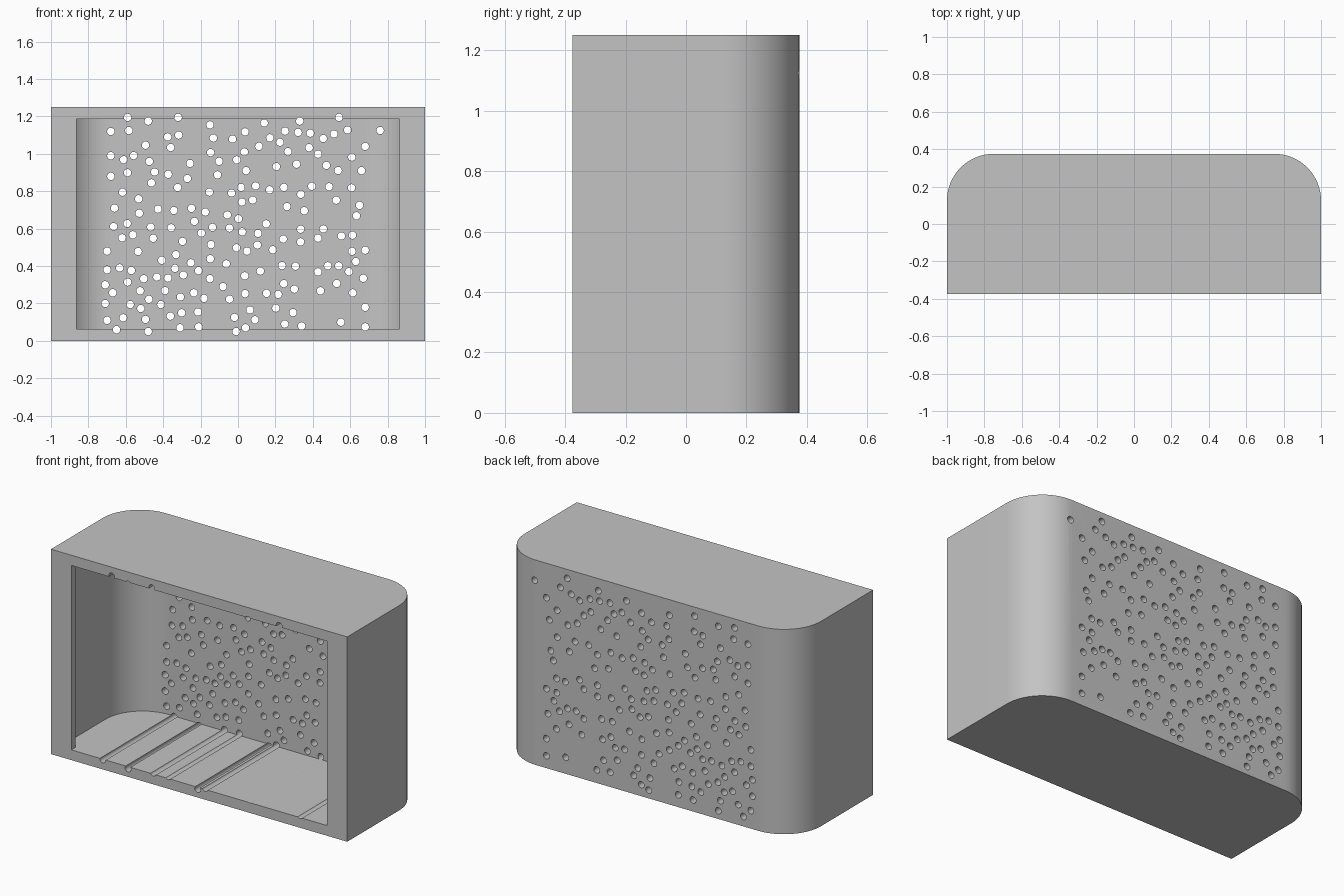
import bpy
import bmesh
import math
import random

cube = bpy.data.objects.get("Cube")
if cube:
    bpy.data.objects.remove(cube, do_unlink=True)

WIDTH, DEPTH, HEIGHT = 2.0, 0.75, 1.25
WALL = 0.0625
LIP = 0.04
CORNER = 0.25
HOLE_RADIUS = 0.02
HOLE_COUNT = 182

grey = bpy.data.materials.new("plain grey")
grey.use_nodes = True
colour = (0.55, 0.55, 0.55, 1.0)
grey.diffuse_color = colour
grey.node_tree.nodes["Principled BSDF"].inputs["Base Color"].default_value = colour


def make_object(name, bm):
    bmesh.ops.recalc_face_normals(bm, faces=bm.faces)
    mesh = bpy.data.meshes.new(name)
    bm.to_mesh(mesh)
    bm.free()
    mesh.materials.append(grey)
    obj = bpy.data.objects.new(name, mesh)
    bpy.context.collection.objects.link(obj)
    return obj


def extrude_profile(name, points, bottom, top):
    bm = bmesh.new()
    face = bm.faces.new([bm.verts.new((x, y, bottom)) for x, y in points])
    result = bmesh.ops.extrude_face_region(bm, geom=[face])
    moved = [v for v in result["geom"] if isinstance(v, bmesh.types.BMVert)]
    bmesh.ops.translate(bm, verts=moved, vec=(0, 0, top - bottom))
    return make_object(name, bm)


def rounded_back(half_width, front, back, radius, steps=16):
    """Outline with square front corners and round back corners."""
    points = [(-half_width, front), (half_width, front)]
    arc = []
    for i in range(steps + 1):
        angle = math.pi / 2 * i / steps
        arc.append((half_width - radius + radius * math.cos(angle),
                    back - radius + radius * math.sin(angle)))
    return points + arc + [(-x, y) for x, y in reversed(arc)]


def cut(target, cutter):
    cutter.hide_render = True
    modifier = target.modifiers.new("cut", "BOOLEAN")
    modifier.operation = "DIFFERENCE"
    modifier.solver = "EXACT"
    modifier.object = cutter
    bpy.context.view_layer.objects.active = target
    bpy.ops.object.modifier_apply(modifier=modifier.name)
    bpy.data.objects.remove(cutter, do_unlink=True)


# Outer housing
front, back = -DEPTH / 2, DEPTH / 2
housing = extrude_profile(
    "perforated_housing", rounded_back(WIDTH / 2, front, back, CORNER), 0, HEIGHT)

# Cavity with a narrower front opening, leaving a lip on each side
half = WIDTH / 2 - WALL
opening = half - 0.075
outline = rounded_back(half, front + LIP, back - WALL, CORNER)
outline = [(-half, front + LIP), (-opening, front + LIP), (-opening, front - LIP),
           (opening, front - LIP), (opening, front + LIP)] + outline[1:]
cut(housing, extrude_profile("cavity_cutter", outline, WALL, HEIGHT - WALL))

# Holes near the floor, ceiling and sides, in hundredths
holes = [(x / 100, z / 100) for x, z in (
    (-65, 6), (-48, 5), (-31, 7), (-21, 7.5), (-1, 5), (4, 7), (25, 9), (34, 8),
    (68, 7.5), (55, 10), (-70, 11), (-71, 20), (-71, 30), (-70, 38), (-70, 48),
    (-59, 119.5), (-48, 117.5), (-32, 119.5), (-15, 115.5), (14, 116.5), (33, 117.5),
    (54, 119.5), (76, 112.5), (68, 104), (-68, 112), (-68, 99), (-68, 88),
    (66, 91), (65, 72.5), (68, 48.5), (67, 33.5), (68, 18), (-66, 71))]

# Remaining holes scattered evenly over the back panel
random.seed(7)
while len(holes) < HOLE_COUNT:
    spot = (random.uniform(-0.67, 0.67), random.uniform(0.1, 1.14))
    if all(math.dist(spot, other) > 0.057 for other in holes):
        holes.append(spot)

# Drill the holes from the front, which also grooves the floor and ceiling
bm = bmesh.new()
for x, z in holes:
    ring = []
    for i in range(16):
        angle = math.tau * i / 16
        ring.append(bm.verts.new((x + HOLE_RADIUS * math.cos(angle), front - 0.1,
                                  z + HOLE_RADIUS * math.sin(angle))))
    face = bm.faces.new(ring)
    result = bmesh.ops.extrude_face_region(bm, geom=[face])
    moved = [v for v in result["geom"] if isinstance(v, bmesh.types.BMVert)]
    bmesh.ops.translate(bm, verts=moved, vec=(0, DEPTH + 0.2, 0))
cut(housing, make_object("hole_cutter", bm))

# Smooth the rounded corners and keep the edges sharp
bpy.ops.object.select_all(action="DESELECT")
housing.select_set(True)
bpy.context.view_layer.objects.active = housing
bpy.ops.object.shade_smooth_by_angle(angle=math.radians(30))
